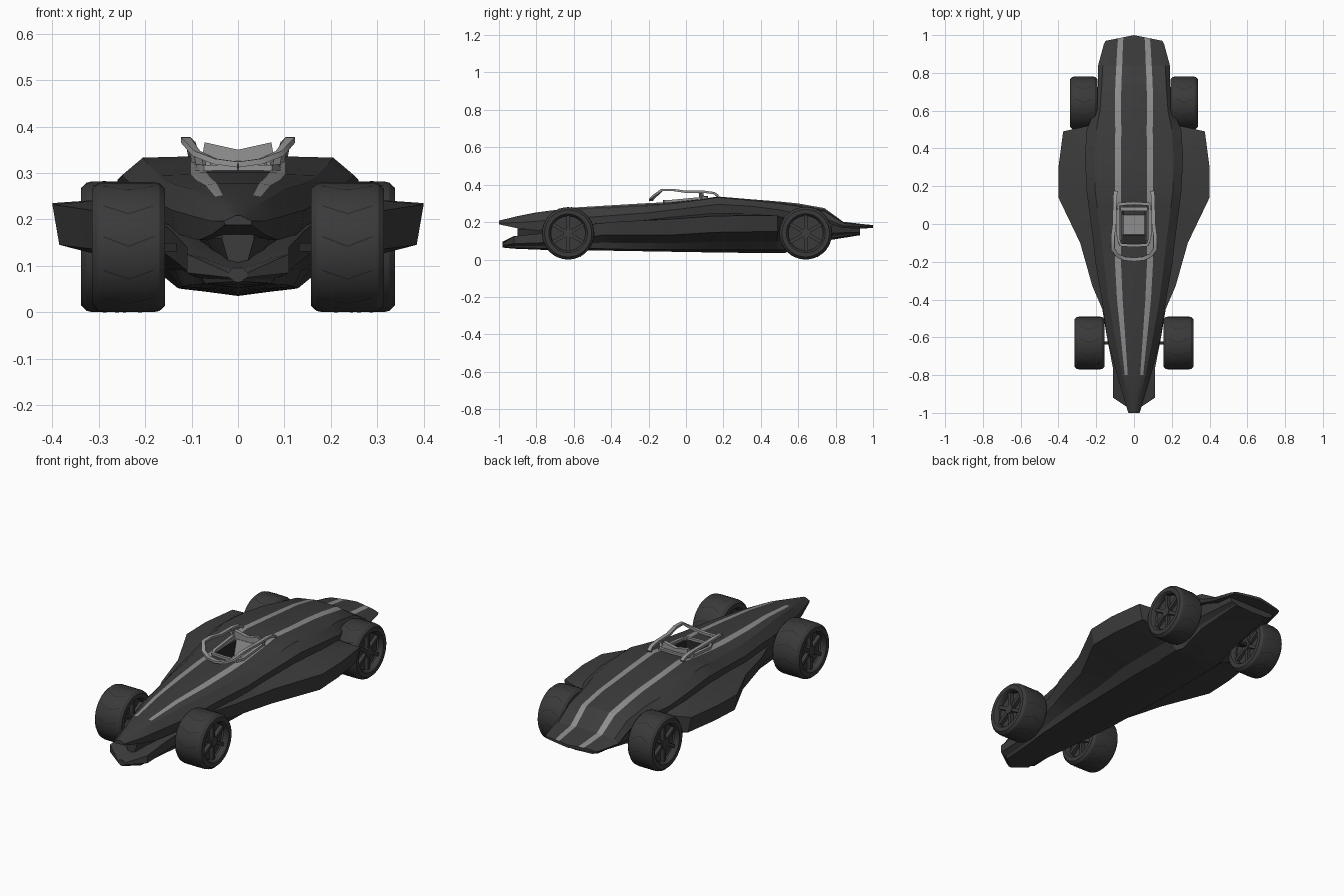
import bpy, bmesh, math
from mathutils import Vector

cube = bpy.data.objects.get("Cube")
if cube:
    bpy.data.objects.remove(cube, do_unlink=True)


def material(name, v):
    m = bpy.data.materials.new(name)
    m.use_nodes = True
    m.diffuse_color = (v, v, v, 1)
    m.node_tree.nodes["Principled BSDF"].inputs["Base Color"].default_value = (v, v, v, 1)
    return m


BODY = material("charcoal paint", 0.045)
STRIPE = material("silver stripe", 0.27)
SEAT = material("light grey trim", 0.3)
TYRE = material("tyre rubber", 0.042)
DARK = material("dark trim", 0.022)


def finish(name, bm, mats, angle=25, mirror=False):
    bmesh.ops.remove_doubles(bm, verts=bm.verts, dist=0.0005)
    bmesh.ops.recalc_face_normals(bm, faces=bm.faces)
    me = bpy.data.meshes.new(name)
    bm.to_mesh(me)
    bm.free()
    for m in mats:
        me.materials.append(m)
    ob = bpy.data.objects.new(name, me)
    bpy.context.collection.objects.link(ob)
    if mirror:
        mod = ob.modifiers.new("Mirror", "MIRROR")
        mod.use_clip = True
    bpy.ops.object.select_all(action="DESELECT")
    ob.select_set(True)
    bpy.context.view_layer.objects.active = ob
    bpy.ops.object.shade_smooth_by_angle(angle=math.radians(angle))
    return ob


def loft(name, rings, mats, rule=lambda i, j: 0, mirror=True, closed=False, angle=25):
    """Skin rings of points; rule gives a material index, or None for a hole."""
    bm = bmesh.new()
    vs = [[bm.verts.new(p) for p in r] for r in rings]
    n = len(rings[0])
    for i in range(len(vs) - 1):
        for j in range(n if closed else n - 1):
            k = (j + 1) % n
            mat = rule(i, j)
            if mat is not None:
                f = bm.faces.new((vs[i][j], vs[i][k], vs[i + 1][k], vs[i + 1][j]))
                f.material_index = mat
    if not (closed and n > 20):
        bm.faces.new(vs[0])
        bm.faces.new(vs[-1])
    return finish(name, bm, mats, angle, mirror)


def box(name, size, loc, mat, rot=(0, 0, 0), bevel=0.0):
    bm = bmesh.new()
    bmesh.ops.create_cube(bm, size=1)
    bmesh.ops.scale(bm, vec=size, verts=bm.verts)
    if bevel:
        bmesh.ops.bevel(bm, geom=bm.edges[:], offset=bevel, segments=1, affect="EDGES")
    ob = finish(name, bm, [mat])
    ob.location, ob.rotation_euler = loc, rot


# Upper shell: y, crown z, stripe centre x, shoulder x z, edge x z, skirt drop
SHELL = [
    (-1.0, .208, .007, .016, .203, .03, .196, .008),
    (-0.9, .232, .02, .035, .225, .06, .197, .03),
    (-0.8, .252, .041, .062, .243, .09, .205, .05),
    (-0.6, .278, .058, .1, .265, .143, .22, .05),
    (-0.4, .29, .075, .135, .275, .17, .235, .05),
    (-0.2, .302, .085, .16, .286, .205, .25, .05),
    (-0.1, .306, .085, .17, .295, .215, .262, .05),
    (0.09, .325, .085, .195, .32, .24, .285, .05),
    (0.17, .337, .085, .205, .333, .25, .295, .05),
    (0.35, .322, .085, .21, .316, .26, .285, .05),
    (0.5, .31, .083, .2, .30, .25, .265, .05),
    (0.6, .30, .085, .18, .285, .208, .245, .05),
    (0.74, .275, .083, .17, .258, .19, .22, .02),
    (0.84, .202, .078, .165, .197, .19, .18, .012),
    (0.95, .189, .073, .135, .183, .16, .176, .01),
    (1.0, .184, .07, .125, .181, .15, .175, .006),
]
rings = []
for y, zt, s, ws, zs, we, ze, drop in SHELL:
    h = min(0.016, s * 0.2)
    sweep = 0.2 if y == 1.0 else 0
    pts = [(0, zt), (s - h, zt), (s + h, (zt * 2 + zs) / 3), (ws, zs), (we, ze),
           (we * .95, ze - drop), (0, ze - drop)]
    rings.append([(x, y - sweep * x, z) for x, z in pts])


def shell_rule(i, j):
    if SHELL[i][0] == -0.1 and j in (0, 5):
        return None                      # cockpit opening
    return 1 if j == 1 and i > 1 else 0


loft("upper_shell", rings, [BODY, STRIPE], shell_rule)

# Lower hull with lip and side pods: y, centre z, inner x z, outer x z, low x z, floor x z, keel z
HULL = [
    (-0.98, .095, .01, .095, .02, .085, .02, .075, .01, .066, .064),
    (-0.92, .105, .06, .115, .11, .125, .11, .085, .07, .062, .058),
    (-0.77, .12, .06, .14, .11, .14, .11, .09, .08, .06, .052),
    (-0.6, .13, .125, .18, .143, .175, .135, .11, .1, .06, .05),
    (-0.45, .13, .15, .19, .168, .195, .162, .13, .11, .058, .048),
    (-0.33, .13, .16, .2, .22, .205, .2, .13, .12, .055, .046),
    (-0.1, .13, .2, .225, .285, .215, .265, .13, .125, .053, .042),
    (0.14, .13, .23, .247, .4, .232, .385, .145, .13, .052, .038),
    (0.3, .13, .245, .245, .4, .235, .38, .148, .13, .052, .036),
    (0.49, .13, .235, .235, .375, .235, .355, .15, .13, .052, .035),
    (0.53, .14, .19, .22, .2, .22, .18, .14, .12, .05, .036),
    (0.68, .16, .16, .2, .18, .2, .16, .14, .12, .1, .09),
    (0.93, .166, .1, .168, .14, .168, .13, .145, .1, .135, .13),
]
rings = []
for y, zc, xi, zi, xo, zo, xl, zl, xf, zf, keel in HULL:
    chine = (xf + (xl - xf) * .2, zf + (zl - zf) * .45)
    pts = [(0, zc), (xi, zi), (xo, zo), (xl, zl), chine, (xf, zf), (0, keel)]
    rings.append([(x, y, z) for x, z in pts])
loft("lower_hull", rings, [BODY], angle=20)

# Core behind the mouth, tapering towards the nose
core = [[(0, y, .2), (w * .7, y, .195), (w, y, .16), (w * .6, y, .11), (0, y, .1)]
        for y, w in ((-.9, .035), (-.8, .07), (-.55, .11))]
loft("mouth_core", core, [BODY])

# Cockpit tub, seat and headrest
bm = bmesh.new()
bmesh.ops.create_cube(bm, size=1)
bmesh.ops.delete(bm, geom=[f for f in bm.faces if f.normal.z > 0.9], context="FACES")
for v in bm.verts:
    v.co = Vector((v.co.x * 0.142, v.co.y * 0.19 - 0.005, 0.235 + v.co.z * 0.15))
finish("cockpit_tub", bm, [DARK])
box("seat_cushion", (.125, .12, .03), (0, 0, .225), SEAT, (0.12, 0, 0), bevel=.006)
box("seat_back", (.125, .02, .12), (0, .065, .27), SEAT, (-0.25, 0, 0), bevel=.006)
head = [[(0, y, .35), (.072, y, .366), (.078, y + .01, .33), (.06, y, .305), (0, y, .3)]
        for y in (.07, .09)]
loft("headrest", head, [SEAT])


# Light frame around the cockpit
def strip(name, path, width, thick, mat):
    """Rectangular strip swept along a path, mirrored across x."""
    ps = [Vector(p) for p in path]
    out = []
    for i, p in enumerate(ps):
        d = (ps[min(i + 1, len(ps) - 1)] - ps[max(i - 1, 0)]).normalized()
        side = d.cross(Vector((0, 0, 1))).normalized() * width / 2
        up = side.cross(d).normalized() * thick / 2
        out.append([p + side + up, p - side + up, p - side - up, p + side - up])
    return loft(name, out, [mat], closed=True, angle=35)


strip("windscreen_rail", [(0, -.188, .318), (.05, -.183, .325), (.09, -.165, .342),
                          (.113, -.13, .371), (.113, -.07, .372), (.104, 0, .362),
                          (.102, .1, .362), (.1, .15, .355), (.097, .172, .34)],
      .02, .012, SEAT)
strip("cockpit_rim", [(0, -.115, .31), (.07, -.11, .31), (.083, -.08, .312),
                      (.086, .08, .327), (.08, .105, .331), (0, .11, .333)],
      .016, .014, SEAT)
strip("rail_post", [(.09, .085, .32), (.1, .075, .362)], .012, .012, SEAT)


# Wheels: lathed tyre, chevron grooves, recessed rim, spokes and hub
def wheel(name, x, y, width, r):
    n = 36
    w = width / 2
    half = [(w * .65, .66), (w - .006, .7), (w, .74), (w, .9), (w - .012, .98), (w - .025, 1)]
    prof = [(-px, pr) for px, pr in half] + half[::-1]
    rings = [[(px, pr * r * math.cos(a * math.tau / n), pr * r * math.sin(a * math.tau / n))
              for a in range(n)] for px, pr in prof]
    loft(name + "_tyre", rings, [TYRE], mirror=False, closed=True).location = (x, y, r)

    bm = bmesh.new()
    for g in range(12):
        for sx in (-1, 1):
            quad = []
            for px, shift in ((0, 0), (0, .025), (w - .025, .175), (w - .025, .15)):
                a = g * math.tau / 12 + shift
                quad.append(bm.verts.new((sx * px, -(r + .001) * math.cos(a),
                                          (r + .001) * math.sin(a))))
            bm.faces.new(quad)
    finish(name + "_tread_grooves", bm, [DARK]).location = (x, y, r)

    for part, rad, depth, mat in (("rim_disc", r * .68, width * .55, TYRE),
                                  ("hub", r * .18, width * .85, BODY)):
        bm = bmesh.new()
        bmesh.ops.create_cone(bm, cap_ends=True, segments=24, radius1=rad, radius2=rad, depth=depth)
        ob = finish(name + "_" + part, bm, [mat])
        ob.rotation_euler = (0, math.pi / 2, 0)
        ob.location = (x, y, r)
    for s in range(6):
        a = s * math.tau / 6
        c = r * .4
        box(f"{name}_spoke_{s + 1}", (width * .8, r * .13, r * .6),
            (x, y - c * math.sin(a), r + c * math.cos(a)), BODY, (a, 0, 0))
    box(name + "_axle", (.1, .018, .018), (x - math.copysign(.09, x), y, r), DARK)


for label, sx in (("left", 1), ("right", -1)):
    wheel("front_" + label, sx * .236, -.63, .158, .14)
    wheel("rear_" + label, sx * .266, .64, .144, .141)
